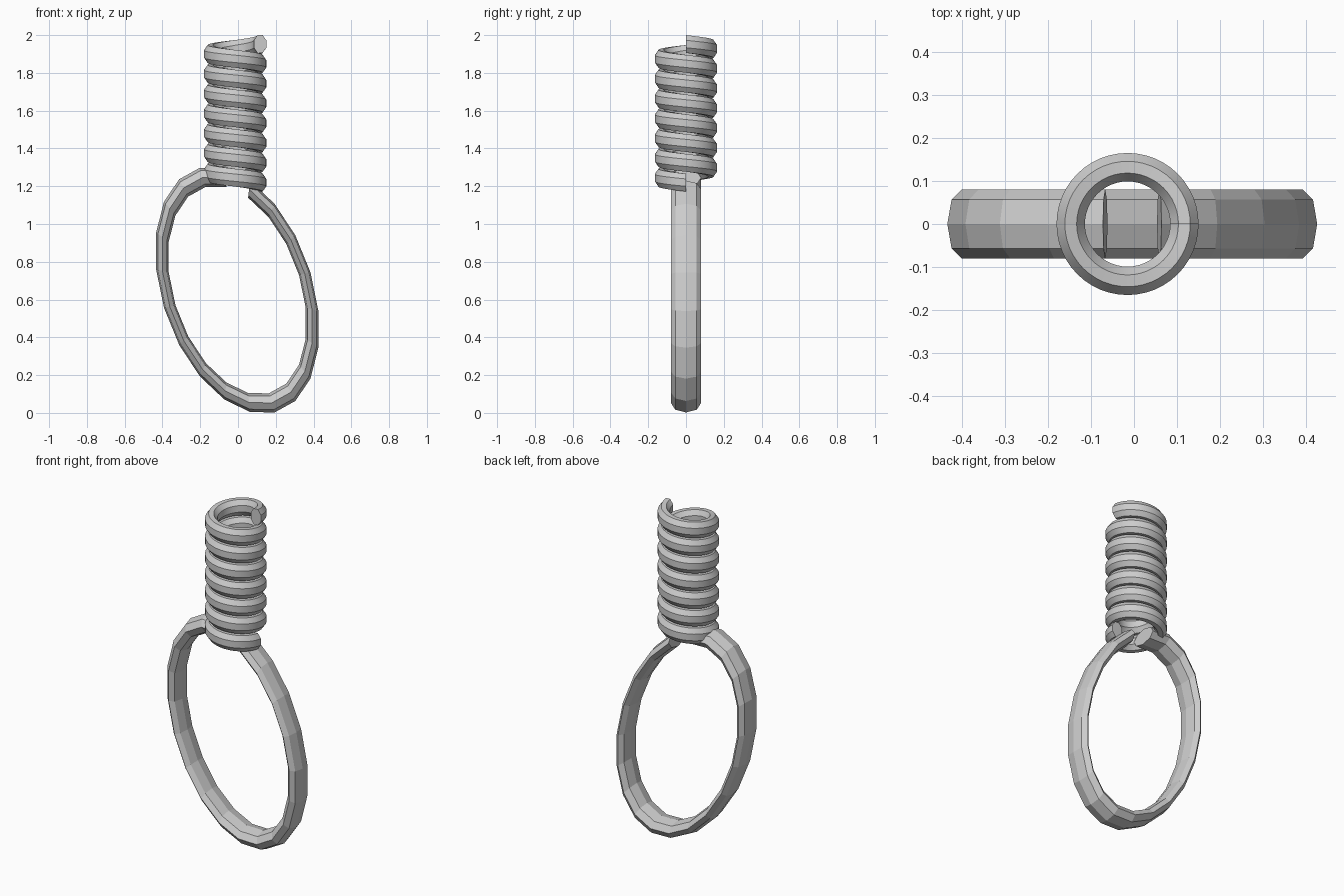
import bpy, bmesh
from math import sin, cos, pi, radians
from mathutils import Vector

if "Cube" in bpy.data.objects:
    bpy.data.objects.remove(bpy.data.objects["Cube"])


def sweep(name, rings):
    """Skin a list of equal rings into a capped tube."""
    bm = bmesh.new()
    loops = [[bm.verts.new(p) for p in ring] for ring in rings]
    n = len(loops[0])
    for a, b in zip(loops, loops[1:]):
        for i in range(n):
            j = (i + 1) % n
            bm.faces.new((a[i], a[j], b[j], b[i]))
    bm.faces.new(loops[0])
    bm.faces.new(loops[-1])
    bmesh.ops.recalc_face_normals(bm, faces=bm.faces)
    mesh = bpy.data.meshes.new(name)
    bm.to_mesh(mesh)
    bm.free()
    obj = bpy.data.objects.new(name, mesh)
    bpy.context.collection.objects.link(obj)
    return obj


SIDES = 8

# Open loop: a 20-step torus missing one step, stretched and sheared into a leaning oval
loop_rings = []
for k in range(20):
    t = radians(81 - 18 * k)
    ring = []
    for i in range(SIDES):
        a = 2 * pi * i / SIDES
        r = 0.922 + 0.078 * cos(a)
        ring.append(Vector((-0.004 + 0.435 * r * cos(t),
                            0.08 * sin(a),
                            0.65 + r * (0.62 * sin(t) - 0.21 * cos(t)))))
    loop_rings.append(ring)
sweep("rope_loop", loop_rings)

# Coil: seven turns, clockwise from above, with a tall eight-sided section
TURNS, STEPS = 7, 48
Z0, Z1 = 1.219, 1.953
HALF_R, HALF_Z = 0.033, 0.047
k_flat = 1 / cos(pi / SIDES)
coil_rings = []
for s in range(TURNS * STEPS + 1):
    t = -2 * pi * s / STEPS
    z = Z0 + (Z1 - Z0) * s / (TURNS * STEPS)
    ring = []
    for i in range(SIDES):
        a = 2 * pi * (i + 0.5) / SIDES
        r = 0.132 + HALF_R * k_flat * cos(a)
        ring.append(Vector((-0.015 + r * cos(t), r * sin(t),
                            z + HALF_Z * k_flat * sin(a))))
    coil_rings.append(ring)
coil = sweep("rope_coil", coil_rings)
bpy.context.view_layer.objects.active = coil
coil.select_set(True)
bpy.ops.object.shade_smooth_by_angle(angle=radians(20))
